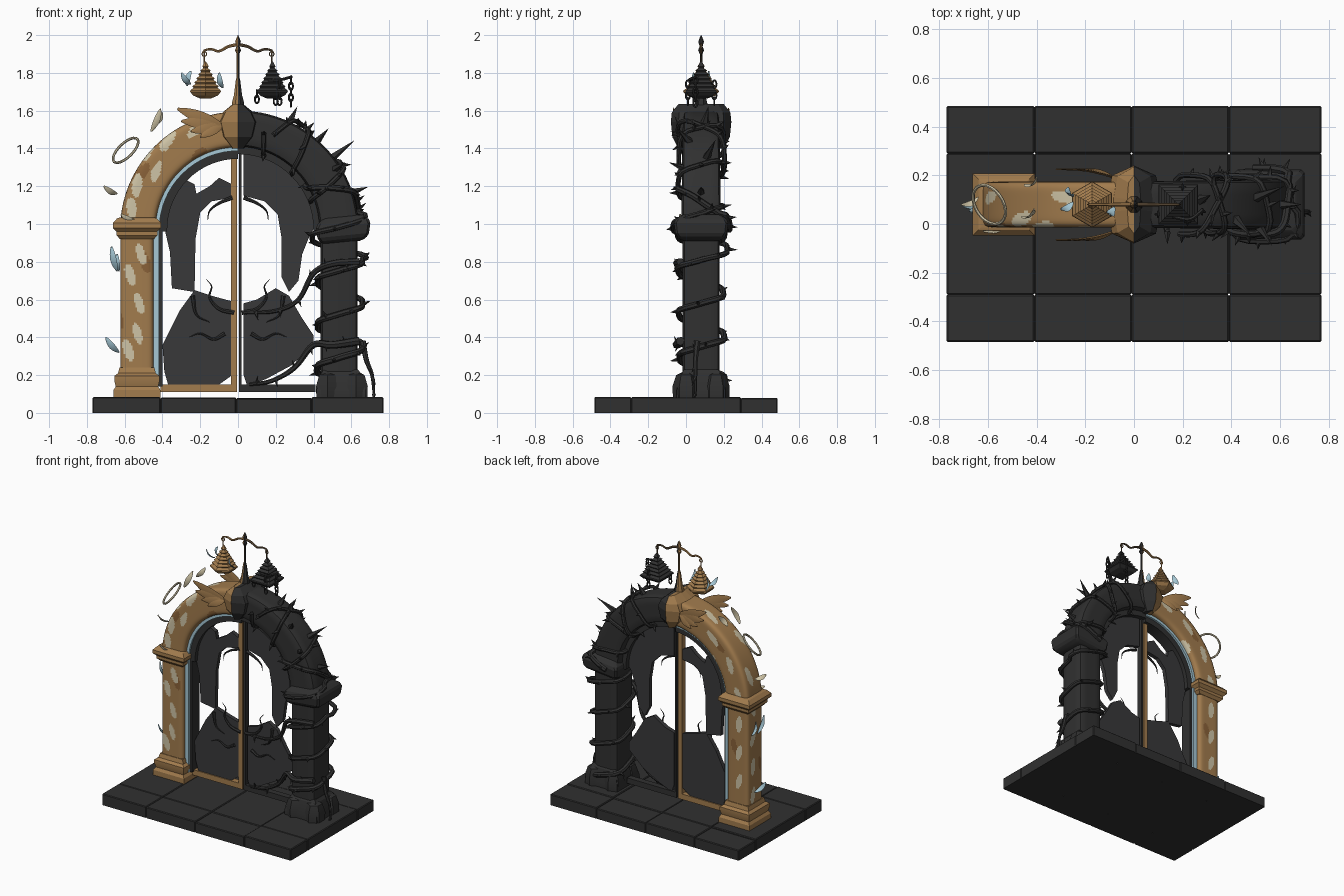
import bpy, bmesh, math, random
from math import sin, cos, pi
from mathutils import Vector as V, Matrix

random.seed(4)
if "Cube" in bpy.data.objects:
    bpy.data.objects.remove(bpy.data.objects["Cube"])

YC, ZC, R = 0.08, 0.97, 0.535      # arch depth centre, spring height, radius


def mat(name, r, g, b):
    m = bpy.data.materials.new(name)
    m.use_nodes = True
    m.diffuse_color = (r, g, b, 1)
    m.node_tree.nodes["Principled BSDF"].inputs["Base Color"].default_value = (r, g, b, 1)
    return m


gold = mat("gold", 0.36, 0.2, 0.075)
brown = mat("brown", 0.25, 0.12, 0.04)
bronze = mat("bronze", 0.13, 0.085, 0.045)
cream = mat("cream", 0.62, 0.55, 0.38)
blue = mat("pale blue", 0.38, 0.58, 0.67)
dark = mat("charcoal", 0.03, 0.03, 0.03)
slate = mat("slate", 0.04, 0.04, 0.042)


def make(name, bm, mats, rule=None, angle=40):
    bmesh.ops.recalc_face_normals(bm, faces=bm.faces)
    if rule:
        for f in bm.faces:
            f.material_index = rule(f.calc_center_median())
    me = bpy.data.meshes.new(name)
    bm.to_mesh(me)
    bm.free()
    ob = bpy.data.objects.new(name, me)
    bpy.context.collection.objects.link(ob)
    for m in mats:
        me.materials.append(m)
    if angle:
        bpy.ops.object.select_all(action='DESELECT')
        ob.select_set(True)
        bpy.context.view_layer.objects.active = ob
        bpy.ops.object.shade_smooth_by_angle(angle=math.radians(angle))
    return ob


def skin(bm, rings):
    rows = [[bm.verts.new(p) for p in r] for r in rings]
    n = len(rows[0])
    for a, b in zip(rows, rows[1:]):
        for i in range(n):
            bm.faces.new((a[i], a[(i + 1) % n], b[(i + 1) % n], b[i]))
    bm.faces.new(rows[0])
    bm.faces.new(rows[-1])


def lathe(bm, x, prof, n, y=YC):
    k = 1 / cos(pi / n)
    skin(bm, [[V((x + r * k * cos(2 * pi * (i + .5) / n), y + r * k * sin(2 * pi * (i + .5) / n), z))
               for i in range(n)] for r, z in prof])


def rounded(t, p=7):
    return (abs(cos(t)) ** p + abs(sin(t)) ** p) ** (-1 / p)


def tube(bm, pts, rad, n=6, u=None, shape=lambda t: 1):
    rings = []
    for i, p in enumerate(pts):
        t = (pts[min(i + 1, len(pts) - 1)] - pts[max(i - 1, 0)]).normalized()
        if u is None:
            u = t.orthogonal()
        u = (u - t * u.dot(t)).normalized()
        w, r = t.cross(u), rad(i / (len(pts) - 1)) if callable(rad) else rad
        rings.append([p + r * shape(a) * (u * cos(a) + w * sin(a)) for a in (2 * pi * j / n for j in range(n))])
    skin(bm, rings)


def pillar(bm, pts, rad, n):
    tube(bm, [V((x, YC, z)) for x, z in pts], rad, n, V((0, 1, 0)), rounded)


def curve(ctrl, k=6):
    c = [V(p) for p in ctrl]
    c = [2 * c[0] - c[1]] + c + [2 * c[-1] - c[-2]]
    out = []
    for a, b, d, e in zip(c, c[1:], c[2:], c[3:]):
        for j in range(k):
            t = j / k
            out.append(b + .5 * t * (d - a + t * (2 * a - 5 * b + 4 * d - e + t * (3 * b - a - 3 * d + e))))
    return out + [c[-2]]


def loop(bm, c, u, w, r):
    tube(bm, [V(c) + V(u) * cos(pi * i / 12) + V(w) * sin(pi * i / 12) for i in range(25)], r)


def plate(bm, pts, y0, y1):
    skin(bm, [[V((x, y, z)) for x, z in pts] for y in (y0, y1)])


def spike(bm, p, d, r=0.014):
    tube(bm, [p, p + d * .5, p + d], lambda t: r * (1 - t) + .0005, 5)


def leaf(bm, base, tip, w, side, bend=0.0):
    a, b = V(base), V(tip)
    s = V(side).normalized()
    n = s.cross(b - a).normalized()
    skin(bm, [[a.lerp(b, t) + n * bend * sin(pi * t) + o for o in
               (s * q, n * .004, -s * q, -n * .004)]
              for t, q in ((i / 8, w * sin(pi * (.06 + .9 * i / 8)) ** .8) for i in range(9))])


def arc(r, s, a0=0, a1=90, n=16):
    return [(s * r * cos(math.radians(a0 + (a1 - a0) * i / n)), ZC + r * sin(math.radians(a0 + (a1 - a0) * i / n)))
            for i in range(n + 1)]


def split(bm):
    bmesh.ops.bisect_plane(bm, geom=bm.verts[:] + bm.edges[:] + bm.faces[:], plane_co=(0, 0, 0), plane_no=(1, 0, 0))


# oval patches: length along the arch, angle round it, tilt, material slot
ovals = [(s, phi, .3, 1) for s, phi in ((.33, -1.1), (.42, -1.6), (.58, -1.7), (.73, -1.2), (.84, -1.8), (1.07, -1.2),
                                        (1.19, -1.1), (1.3, -1.6), (1.36, -.6), (1.45, -.95), (1.6, -1.2))]
ovals += [(.3 + .105 * i, .3 + (i * 1.1) % 2.2, random.uniform(-.4, .4), 1) for i in range(14)]
ovals += [(.35 + .15 * i, (i * 2.4) % 6.2 - 3, random.uniform(-.4, .4), 2) for i in range(9)]


def vein(c):
    a = max(0, math.atan2(c.z - ZC, -c.x))
    s, rad = (ZC + R * a, math.hypot(c.x, c.z - ZC) - R) if a > 0 else (c.z, -c.x - R)
    phi = math.atan2(c.y - YC, rad)
    for s0, p0, tilt, slot in ovals:
        u, w = s - s0, .1 * ((phi - p0 + pi) % (2 * pi) - pi)
        if ((u + tilt * w) / .062) ** 2 + ((w - tilt * u) / .025) ** 2 < 1:
            return slot
    return 0


def halves(c):
    return 0 if c.x < 0 else 1


# paving tiles
bm = bmesh.new()
xs, ys = (-.77, -.41, -.01, .39, .77), (-.485, -.29, .29, .485)
for x0, x1 in zip(xs, xs[1:]):
    for y0, y1 in zip(ys, ys[1:]):
        h = random.uniform(.074, .084)
        t = bmesh.ops.create_cube(bm, size=1, matrix=Matrix.Translation(((x0 + x1) / 2, (y0 + y1) / 2, h / 2))
                                  @ Matrix.Diagonal((x1 - x0, y1 - y0, h, 1)))
        es = [e for e in {e for v in t["verts"] for e in v.link_edges} if sum(v.co.z for v in e.verts) > .01]
        bmesh.ops.bevel(bm, geom=es, offset=.005, segments=1, affect='EDGES')
make("paving", bm, [dark], angle=0)

# gold column and arch with marbled patches
bm = bmesh.new()
pillar(bm, [(-R, .2 + .78 * i / 120) for i in range(121)], .088, 72)
make("gold_shaft", bm, [gold, cream, brown], vein)
bm = bmesh.new()
pillar(bm, arc(R - .005, -1, n=130), .094, 72)
make("gold_arch", bm, [gold, cream, brown], vein)
bm = bmesh.new()
lathe(bm, -R, [(.125, .08), (.125, .12), (.112, .14), (.12, .17), (.12, .195), (.1, .21), (.092, .24)], 4)
lathe(bm, -R, [(.09, .92), (.108, .94), (.108, .96), (.128, .98), (.128, 1.005), (.105, 1.03), (.09, 1.035)], 4)
make("gold_base_and_capital", bm, [gold], angle=20)

# dark column and arch
bm = bmesh.new()
pillar(bm, [(R, .15 + .83 * i / 6) for i in range(7)], .098, 32)
pillar(bm, arc(R, 1, n=24), lambda t: .105 - .01 * t, 32)
make("dark_column_and_arch", bm, [dark])
bm = bmesh.new()
lathe(bm, .545, [(.13, .08), (.13, .12), (.105, .21), (.09, .23)], 4)
for dx, dy in ((-.07, -.08), (.08, -.08), (.08, .08), (-.07, .08)):
    lathe(bm, .545 + dx, [(.06, .08), (.062, .14), (.045, .2), (.01, .22)], 6, YC + dy)
lathe(bm, .557, [(.1, .9), (.135, .925), (.145, 1.0), (.115, 1.03), (.1, 1.04)], 4)
for v in bm.verts:
    if v.co.z > .8:
        v.co.z += (v.co.x - R) * .1
bmesh.ops.bevel(bm, geom=[e for e in bm.edges if e.verts[0].co.z > .8], offset=.012, segments=1, affect='EDGES')
make("dark_base_and_capital", bm, [dark], angle=20)

# inner linings
for name, s, r0, r1, lo, d, m in (("blue_trim", -1, .417, .447, .15, .06, blue),
                                  ("left_lining", -1, .375, .418, ZC, .045, dark),
                                  ("left_jamb", -1, .4, .418, .15, .045, dark),
                                  ("right_lining", 1, .4, .44, ZC, .05, dark)):
    bm = bmesh.new()
    plate(bm, [(s * r1, lo - .01)] + arc(r1, s) + arc(r0, s, 90, 0) + [(s * r0, lo - .01)], YC - d, YC + d)
    make(name, bm, [m], angle=30)

# door frames
for name, s, w, m in (("gold_door_frame", -1, .032, gold), ("dark_door_frame", 1, .014, dark)):
    bm = bmesh.new()
    plate(bm, [(s * .41, .11), (s * .005, .11), (s * .005, 1.385), (s * (.005 + w), 1.385),
               (s * (.005 + w), .15), (s * .41, .15)], YC - .022, YC + .022)
    make(name, bm, [m], angle=0)

# broken door panels
panels = {
    "left_upper_panel": [(-.4, 1.08), (-.39, .98), (-.36, .85), (-.35, .66), (-.23, .64), (-.225, .92), (-.2, 1.06),
                         (-.14, 1.12), (-.03, 1.14), (-.03, 1.21), (-.1, 1.245), (-.15, 1.2), (-.22, 1.16),
                         (-.23, 1.21), (-.29, 1.24), (-.34, 1.2)],
    "left_lower_panel": [(-.4, .36), (-.31, .54), (-.23, .65), (-.14, .62), (-.03, .59), (-.03, .2), (-.1, .15),
                         (-.37, .15), (-.39, .22)],
    "right_upper_panel": [(.03, 1.385), (.17, 1.36), (.29, 1.27), (.38, 1.14), (.41, .99), (.38, .94), (.34, .84),
                          (.32, .7), (.27, .64), (.23, .72), (.23, .93), (.21, 1.05), (.14, 1.12), (.03, 1.15)],
    "right_lower_panel": [(.03, .58), (.1, .6), (.2, .66), (.27, .62), (.34, .5), (.4, .41), (.4, .36), (.28, .25),
                          (.15, .18), (.05, .14), (.03, .2)]}
for name, pts in panels.items():
    bm = bmesh.new()
    plate(bm, pts, YC - .015, YC + .015)
    make(name, bm, [slate], angle=0)

# keystone split in two colours
bm = bmesh.new()
a8 = [(0, -.16), (.09, -.12), (.11, -.03), (.11, .03), (.09, .12), (0, .16)]
a8 += [(-x, -y) for x, y in a8[1:-1]]
skin(bm, [[V((x * k, YC + y * q, z)) for x, y in a8]
          for k, q, z in ((.3, .75, 1.4), (.8, .95, 1.46), (1, 1, 1.54), (.75, .97, 1.59), (.25, .75, 1.635))])
split(bm)
make("keystone", bm, [gold, dark], halves, 0)

# spire and balance beam
bm = bmesh.new()
lathe(bm, 0, [(.03, 1.61), (.033, 1.64), (.022, 1.68), (.012, 1.76), (.007, 1.78), (.007, 1.9), (.016, 1.92),
              (.008, 1.94), (.015, 1.965), (.008, 1.985), (.001, 2)], 8)
split(bm)
make("spire", bm, [gold, dark], halves)
bm = bmesh.new()
half = [(0, YC, 1.95), (.05, YC, 1.94), (.1, YC, 1.915), (.14, YC, 1.925), (.175, YC, 1.92), (.185, YC, 1.905)]
for s in (-1, 1):
    tube(bm, curve([(s * x, y, z) for x, y, z in half]), lambda t: .009 - .004 * t)
    tube(bm, [V((s * .178, YC, z)) for z in (1.84, 1.88, 1.92)], .004)
    loop(bm, (s * .178, YC, 1.9), (.012, 0, 0), (0, 0, .012), .003)
make("balance_beam", bm, [gold, bronze], halves)

# stepped pans
for name, x, n, m in (("gold_pan", -.172, 6, gold), ("dark_pan", .182, 4, dark)):
    bm = bmesh.new()
    prof = [(.03, 1.665), (.065, 1.68), (.082, 1.7)]
    for i in range(7):
        r, z = .08 - .0105 * i, 1.7 + .021 * i
        prof += [(r, z + .008), (r - .016, z + .021)]
    lathe(bm, x, prof[:-1] + [(.003, 1.86)], n)
    make(name, bm, [m], angle=15)

# hanging chains on the dark pan
bm = bmesh.new()
tube(bm, curve([(.16, YC - .05, 1.76), (.23, YC - .06, 1.765), (.285, YC - .02, 1.78)]), .008)
for x, y, top, n in ((.28, YC - .03, 1.76, 5), (.1, YC - .04, 1.69, 2), (.2, YC + .07, 1.74, 4), (.22, YC - .07, 1.74, 4)):
    for i in range(n):
        loop(bm, (x, y, top - i * .03), (.011, 0, 0) if i % 2 else (0, .011, 0), (0, 0, .02), .005)
make("pan_chains", bm, [dark])

# wings beside the keystone
bm = bmesh.new()
for s in (-1, 1):
    for tx, tz, w in ((-.32, 1.61, .032), (-.3, 1.545, .03), (-.25, 1.49, .026), (-.2, 1.46, .022)):
        a, b = V((-.08, YC + s * .11, 1.52)), V((tx, YC + s * .145, tz))
        leaf(bm, a, b, w, (b - a).cross(V((0, 1, 0))), .012 * s)
make("wings", bm, [gold])

# halo and floating feathers
bm = bmesh.new()
loop(bm, (-.595, YC, 1.39), (.062, 0, .06), (-.025, .08, .027), .007)
make("halo", bm, [cream])
for name, m, items in (
        ("cream_feathers", cream, [(-.46, .03, 1.49, .05, .12), (-.71, .08, 1.2, .07, -.04), (-.62, -.03, 1.05, .1, -.05),
                                   (-.45, .16, 1.52, .05, .07)]),
        ("blue_feathers", blue, [(-.67, .05, .88, .03, -.13), (-.64, .1, .84, .01, -.09), (-.7, .07, .4, .07, -.08),
                                 (-.3, .06, 1.8, .05, -.06), (-.1, .04, 1.8, .02, -.08), (-.25, .12, 1.81, -.02, -.08)])):
    bm = bmesh.new()
    for x, y, z, dx, dz in items:
        leaf(bm, (x, y, z), (x + dx, y + .03, z + dz), .018, (dz, .05, -dx), .015)
    make(name, bm, [m])


# thorny vines winding up the column and over the arch
def wrap(s, phi, r):
    top = ZC - .12
    a = max(0, s - top) / R
    out = V((cos(a), 0, sin(a)))
    c = V((0, YC, ZC)) + out * R if s > top else V((R, YC, .12 + s))
    return c + r * rounded(phi, 4) * (out * cos(phi) + V((0, sin(phi), 0)))


bm = bmesh.new()
for pitch, phase, s0, s1 in ((.23, 0, .0, 1.55), (-.42, 2, .85, 1.5)):
    n = int((s1 - s0) * 110)
    path = []
    for i in range(n + 1):
        s = s0 + (s1 - s0) * i / n
        phi = phase + 2 * pi * s / pitch
        bulge = .025 if .7 < s < .92 else 0
        path.append(wrap(s, phi, .118 + bulge + .006 * sin(s * 31)))
        if i % 4 == 2:
            d = path[-1] - wrap(s, phi, 0)
            d = d.normalized() + V([random.uniform(-.6, .6) for _ in range(3)])
            spike(bm, path[-1], d.normalized() * random.uniform(.03, .055), .014)
    tube(bm, path, lambda t: .018 - .006 * t, 7)
for s, phi, l in ((1.02, 0, .1), (1.2, .3, .16), (1.3, -.6, .12), (1.45, .2, .1), (1.15, -.9, .11)):
    p = wrap(s, phi, .09)
    spike(bm, p, (p - wrap(s, phi, 0)).normalized() * l, .022)

# vine branches reaching across the doors
for ctrl, r in (([(.64, -.03, .8), (.5, -.05, .79), (.4, -.01, .74), (.32, .04, .6), (.2, .05, .54), (.04, .06, .53)], .02),
                ([(.64, -.03, .38), (.5, -.05, .36), (.4, 0, .36), (.3, .05, .24), (.18, .06, .17), (.06, .06, .15)], .023),
                ([(.66, .06, .38), (.68, .05, .28), (.71, .05, .2), (.72, .05, .1)], .017)):
    p = curve(ctrl)
    tube(bm, p, lambda t, r=r: r * (1 - .6 * t), 7)
    for q in p[3::5]:
        spike(bm, q, V((random.uniform(-.02, .02), -.02, random.choice((-.04, .04)))), .01)
for s in (-1, 1):
    for ctrl in ([(.03, 1.14), (.1, 1.11), (.15, 1.07), (.16, 1.02)], [(.07, .42), (.13, .39), (.2, .42), (.26, .4)],
                 [(.02, .53), (.1, .55), (.15, .61), (.14, .67), (.17, .71)], [(.24, .62), (.22, .52), (.15, .48)]):
        tube(bm, curve([(s * x, YC - .022, z) for x, z in ctrl]), lambda t: .011 * (1 - t) + .001)
make("thorny_vines", bm, [dark])
